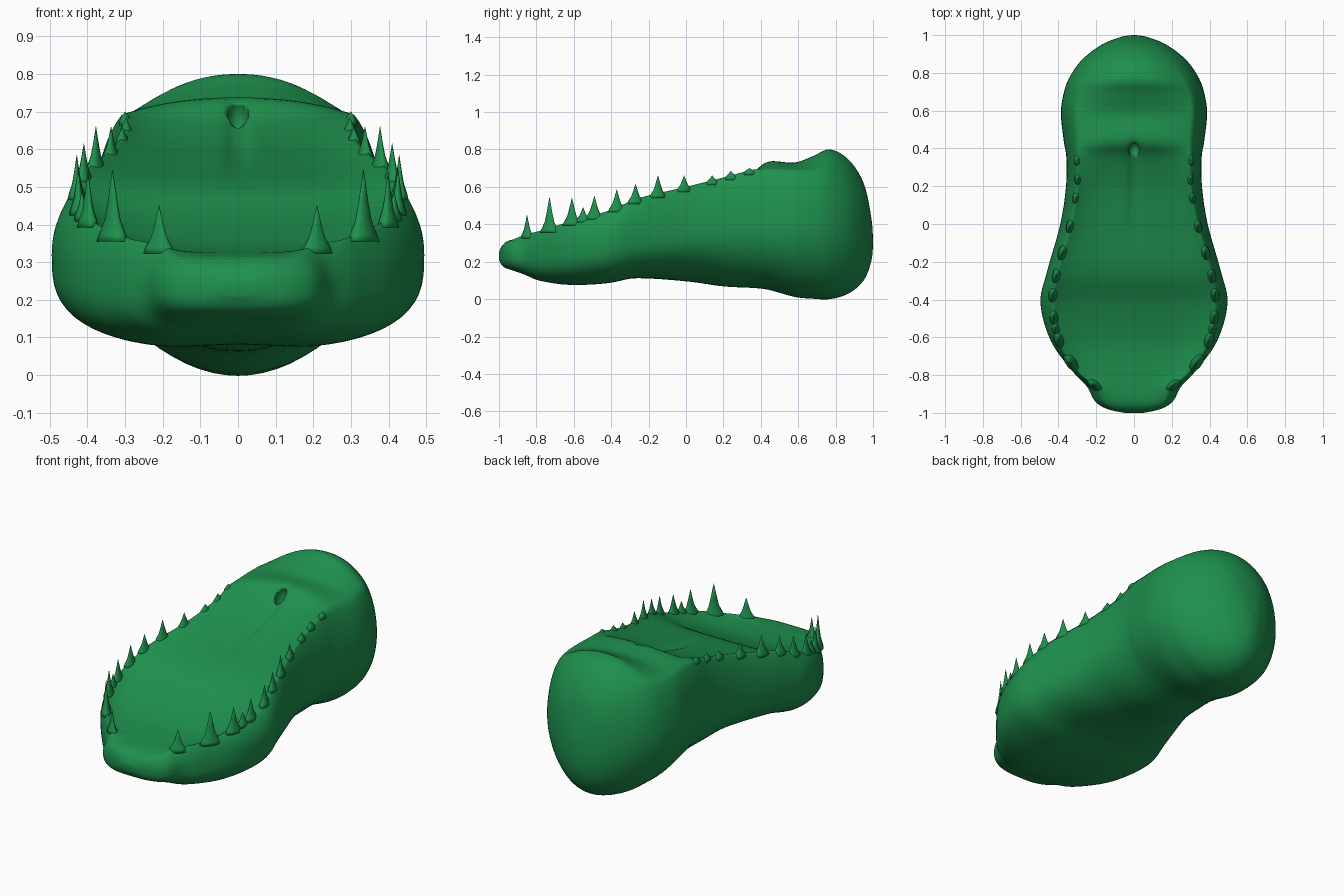
import bpy, bmesh, math
from mathutils import Vector

if "Cube" in bpy.data.objects:
    bpy.data.objects.remove(bpy.data.objects["Cube"])

# Stations along the jaw: y, half width, bottom z, widest z, rim x, rim z, floor z
STATIONS = [
    (-1.0, .05, .21, .235, .03, .25, .25), (-.98, .14, .175, .235, .10, .285, .29),
    (-.94, .205, .15, .24, .16, .31, .315), (-.86, .25, .12, .24, .20, .345, .325),
    (-.78, .325, .09, .25, .295, .365, .33), (-.62, .44, .07, .29, .395, .415, .35),
    (-.42, .495, .08, .32, .43, .47, .42), (-.25, .46, .11, .34, .405, .54, .505),
    (0, .39, .095, .34, .335, .60, .565), (.2, .36, .068, .36, .30, .65, .615),
    (.35, .358, .06, .38, .30, .69, .675), (.44, .372, .05, .38, .30, .695, .735),
    (.58, .387, .012, .39, .31, .69, .73), (.68, .375, .002, .39, .30, .69, .765),
    (.77, .345, 0, .39, .265, .695, .80), (.87, .275, .03, .39, .18, .67, .745),
    (.95, .17, .10, .36, .11, .57, .62), (.99, .07, .20, .33, .05, .42, .44),
    (1.0, .01, .29, .31, .005, .32, .32)]
# Teeth: y position, tip z
TEETH = [(-.85, .45), (-.73, .545), (-.61, .54), (-.55, .49), (-.49, .55), (-.37, .585),
         (-.27, .615), (-.15, .66), (-.01, .66), (.14, .66), (.24, .685), (.34, .70)]

green = bpy.data.materials.new("jaw_green")
green.diffuse_color = (.013, .28, .075, 1)
green.use_nodes = True
green.node_tree.nodes["Principled BSDF"].inputs["Base Color"].default_value = green.diffuse_color


def smooth(a, b, v):
    t = min(1, max(0, (v - a) / (b - a)))
    return t * t * (3 - 2 * t)


def catmull(u):
    i = min(int(u), len(STATIONS) - 2)
    t = u - i
    p0, p1 = STATIONS[max(i - 1, 0)], STATIONS[i]
    p2, p3 = STATIONS[i + 1], STATIONS[min(i + 2, len(STATIONS) - 1)]
    return [b + .5 * t * (c - a + t * (2 * a - 5 * b + 4 * c - d + t * (3 * (b - c) + d - a)))
            for a, b, c, d in zip(p0, p1, p2, p3)]


def half_section(s):
    y, w, zb, zm, xr, zr, zf = s
    n = 3.0 - 1.05 * smooth(-.4, .1, y)
    flat = 1 - smooth(-.4, -.2, y)
    pts = []
    for k in range(17):                      # underside
        a = math.pi / 2 * k / 16
        x, z = w * math.sin(a) ** (2 / n), zm - (zm - zb) * math.cos(a) ** (2 / n)
        z += .012 * flat * (1 - smooth(0, .22, x)) * smooth(-1, -.9, y)
        pts.append((x, z))
    end = math.radians(62)
    for k in range(1, 11):                   # outer side up to the rim
        a = end * k / 10
        f = (math.cos(a) - math.cos(end)) / (1 - math.cos(end))
        pts.append((xr + (w - xr) * f, zm + (zr - zm) * math.sin(a) / math.sin(end)))
    p = 4.5 - 2.3 * smooth(.1, .5, y)
    groove = .024 * smooth(-.3, .3, y) * (1 - smooth(.4, .46, y))
    for k in range(1, 25):                   # mouth floor in to the centre
        f = (1 - k / 24) ** .8
        x = xr * f
        pts.append((x, zf + (zr - zf) * f ** p - groove * math.exp(-(x / .025) ** 2)))
    return pts


def finish(bm, name):
    bmesh.ops.recalc_face_normals(bm, faces=bm.faces)
    mesh = bpy.data.meshes.new(name)
    bm.to_mesh(mesh)
    bm.free()
    mesh.materials.append(green)
    mesh.polygons.foreach_set("use_smooth", [True] * len(mesh.polygons))
    ob = bpy.data.objects.new(name, mesh)
    bpy.context.collection.objects.link(ob)
    return ob


# Jaw body lofted through the stations
bm = bmesh.new()
rings = []
STEPS = 108
for i in range(STEPS + 1):
    s = catmull(i * (len(STATIONS) - 1) / STEPS)
    half = half_section(s)
    loop = half + [(-x, z) for x, z in half[-2:0:-1]]
    rings.append([bm.verts.new((x, s[0], z)) for x, z in loop])
for a, b in zip(rings, rings[1:]):
    for k in range(len(a)):
        m = (k + 1) % len(a)
        bm.faces.new((a[k], a[m], b[m], b[k]))
bm.faces.new(rings[0])
bm.faces.new(rings[-1])
jaw = finish(bm, "lower_jaw")

# Throat opening cut into the step at the back of the mouth
bm = bmesh.new()
bmesh.ops.create_uvsphere(bm, u_segments=16, v_segments=10, radius=1)
for v in bm.verts:
    v.co = Vector((v.co.x * .03, .395 + v.co.y * .045, .68 + v.co.z * .06))
cutter = finish(bm, "throat_cutter")
cutter.hide_render = True
cutter.hide_set(True)
cut = jaw.modifiers.new("throat", 'BOOLEAN')
cut.operation = 'DIFFERENCE'
cut.object = cutter
cut.solver = 'EXACT'


# Teeth: flared cones set along the rim, mirrored to both sides
def rim_at(y):
    lo, hi = 0, len(STATIONS) - 1
    for _ in range(30):
        mid = (lo + hi) / 2
        lo, hi = (mid, hi) if catmull(mid)[0] < y else (lo, mid)
    s = catmull(lo)
    return s[4], s[5]


bm = bmesh.new()
for y, tip in TEETH:
    x, z = rim_at(y)
    ahead = rim_at(y + .03)[0] - x
    along = Vector((ahead, .03, 0)).normalized()
    across = Vector((along.y, -along.x, 0))
    h = tip - z
    wide = .6 + 3.2 * h
    for side in (1, -1):
        prev = None
        for r, t in ((.054, -.025), (.046, -.008), (.027, .2 * h), (.016, .5 * h), (.001, h)):
            ring = []
            for k in range(10):
                a = math.tau * k / 10
                p = Vector((x, y, z + t)) + wide * r * (along * math.cos(a) + across * .5 * math.sin(a))
                p.x *= side
                ring.append(bm.verts.new(p))
            if prev:
                for k in range(10):
                    m = (k + 1) % 10
                    bm.faces.new((prev[k], prev[m], ring[m], ring[k]))
            else:
                bm.faces.new(ring)
            prev = ring
        bm.faces.new(prev)
finish(bm, "teeth")
